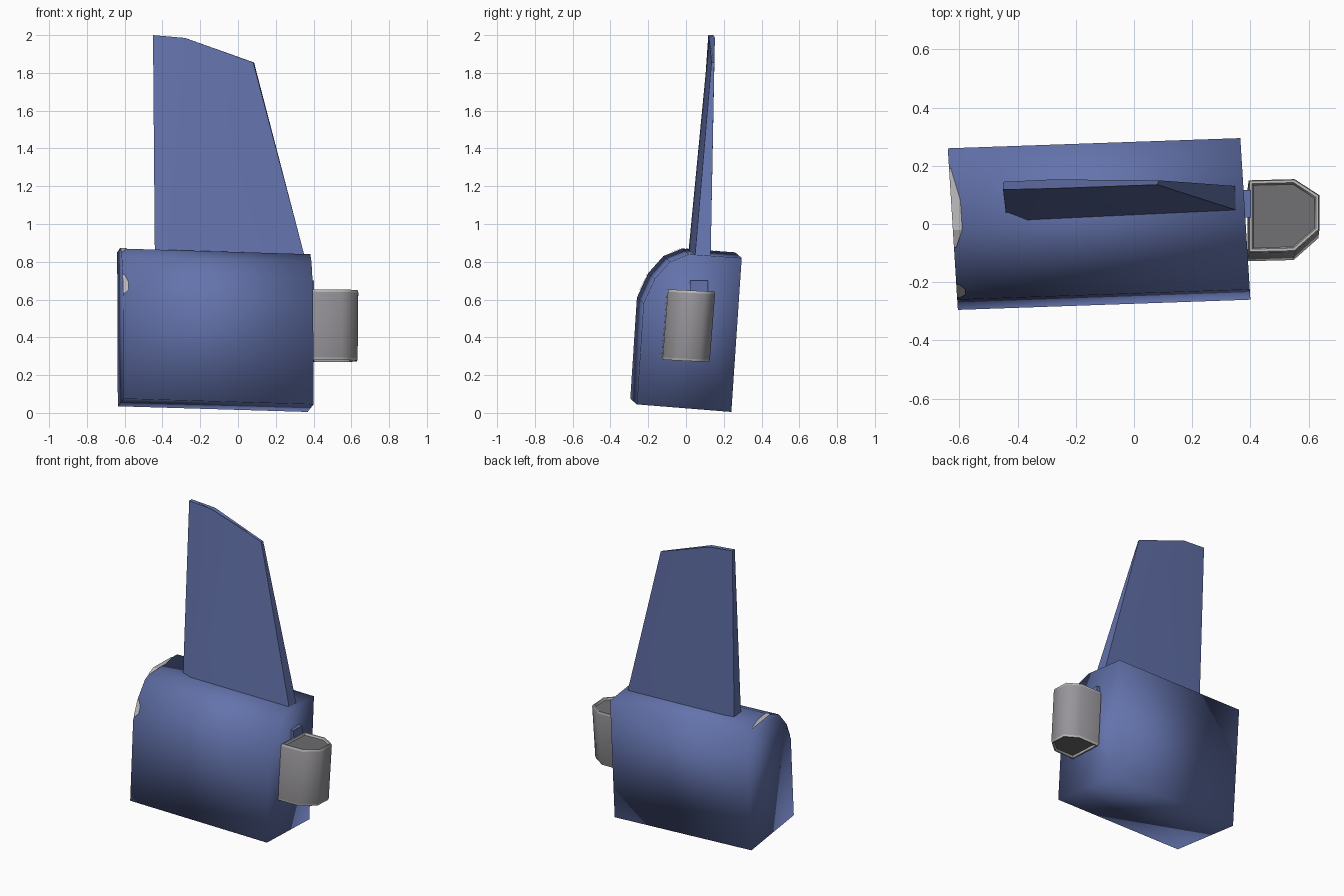
import bpy, bmesh, math
from mathutils import Vector

if "Cube" in bpy.data.objects:
    bpy.data.objects.remove(bpy.data.objects["Cube"])


def material(name, rgb):
    m = bpy.data.materials.new(name)
    m.diffuse_color = (*rgb, 1)
    m.use_nodes = True
    m.node_tree.nodes["Principled BSDF"].inputs["Base Color"].default_value = m.diffuse_color
    return m


BLUE = material("slate blue", (0.125, 0.17, 0.41))
GREY = material("mid grey", (0.31, 0.30, 0.32))
PALE = material("pale grey", (0.50, 0.49, 0.50))
DARK = material("dark grey", (0.16, 0.155, 0.165))


def new_object(name, bm, mats, smooth=True):
    bmesh.ops.recalc_face_normals(bm, faces=bm.faces)
    for f in bm.faces:
        f.smooth = smooth
    me = bpy.data.meshes.new(name)
    bm.to_mesh(me)
    bm.free()
    for m in mats:
        me.materials.append(m)
    ob = bpy.data.objects.new(name, me)
    bpy.context.collection.objects.link(ob)
    return ob


def loft(rings, cap=True):
    """Join matching closed rings of points, capping both ends."""
    bm = bmesh.new()
    vs = [[bm.verts.new(p) for p in r] for r in rings]
    n = len(vs[0])
    for a, b in zip(vs, vs[1:]):
        for i in range(n):
            j = (i + 1) % n
            bm.faces.new((a[i], a[j], b[j], b[i]))
    if cap:
        bm.faces.new(vs[0])
        bm.faces.new(vs[-1])
    return bm


# Body: rounded-shoulder profile swept along a slightly turned axis
SWEEP = Vector((1.005, 0.035, -0.03))
PROFILE = [(-0.295, 0.075), (-0.26, 0.61), (-0.20, 0.74), (-0.12, 0.83),
           (-0.02, 0.87), (0.26, 0.85), (0.205, 0.035)]


def left_end(y, z):
    return Vector((-0.6235 - 0.0625 * y, y, z))


ring = [left_end(*p) for p in PROFILE]
new_object("body", loft([ring, [p + SWEEP for p in ring]]), [BLUE])

# Fin: tapered blade with a sloping, thin tip
base = [(-0.44, 0.035, 0.80), (-0.37, 0.008, 0.80), (0.36, 0.045, 0.80),
        (0.355, 0.13, 0.80), (-0.37, 0.12, 0.80), (-0.44, 0.11, 0.80)]
tip = [(-0.45, 0.118, 2.0), (-0.28, 0.122, 1.985), (0.08, 0.135, 1.855),
       (0.085, 0.15, 1.855), (-0.28, 0.153, 1.985), (-0.45, 0.145, 2.0)]
fin = new_object("fin", loft([base, tip]), [BLUE])

# Side canister: D-shaped prism with pale rims and dark recessed ends
OUTLINE = [(0.392, -0.114), (0.55, -0.110), (0.635, -0.035),
           (0.635, 0.085), (0.55, 0.140), (0.392, 0.136)]


def canister_ring(z, scale):
    cx, cy = 0.513, 0.013
    pts = []
    for x, y in OUTLINE:
        x, y = cx + (x - cx) * scale, cy + (y - cy) * scale
        pts.append((x + 0.01 * (z - 0.46), y + 0.08 * (z - 0.46),
                    z - 0.05 * (y - cy)))
    return pts


heights = [(0.288, 0.86), (0.275, 0.90), (0.275, 0.97), (0.287, 1.0),
           (0.635, 1.0), (0.648, 0.97), (0.648, 0.90), (0.635, 0.86)]
bm = loft([canister_ring(z, s) for z, s in heights])
bm.normal_update()
for f in bm.faces:
    spread = max(v.co.z for v in f.verts) - min(v.co.z for v in f.verts)
    if len(f.verts) == 6:
        f.material_index = 2
    elif spread < 0.1:
        f.material_index = 1
canister = new_object("side_canister", bm, [GREY, PALE, DARK])

# Bracket joining canister to body
bm = bmesh.new()
bmesh.ops.create_cube(bm, size=1)
for v in bm.verts:
    v.co = Vector((0.385 + 0.034 * v.co.x, 0.07 + 0.095 * v.co.y,
                   0.58 + 0.24 * v.co.z))
new_object("canister_bracket", bm, [BLUE], smooth=False)


# Pale worn patches hugging the left edge of the body
def edge_patch(name, pts):
    bm = bmesh.new()
    lift = 0.004
    rows = []
    for y, z, depth in pts:
        out = Vector((0, y - 0.05, z - 0.45)).normalized() * lift
        p = left_end(y, z) + out
        rows.append((bm.verts.new(p), bm.verts.new(p + SWEEP * depth)))
    for (a, b), (c, d) in zip(rows, rows[1:]):
        bm.faces.new((a, b, d, c))
    new_object(name, bm, [PALE], smooth=False)


edge_patch("top_edge_patch", [(-0.08, 0.848, 0.008), (-0.02, 0.87, 0.032),
                              (0.08, 0.863, 0.032), (0.19, 0.855, 0.006)])
edge_patch("front_edge_patch", [(-0.25, 0.632, 0.01), (-0.24, 0.653, 0.03),
                                (-0.222, 0.692, 0.03), (-0.205, 0.729, 0.01)])

# Keep the fin and canister edges crisp
bpy.ops.object.select_all(action='DESELECT')
for ob in (fin, canister):
    ob.select_set(True)
    bpy.context.view_layer.objects.active = ob
bpy.ops.object.shade_smooth_by_angle(angle=math.radians(60))
